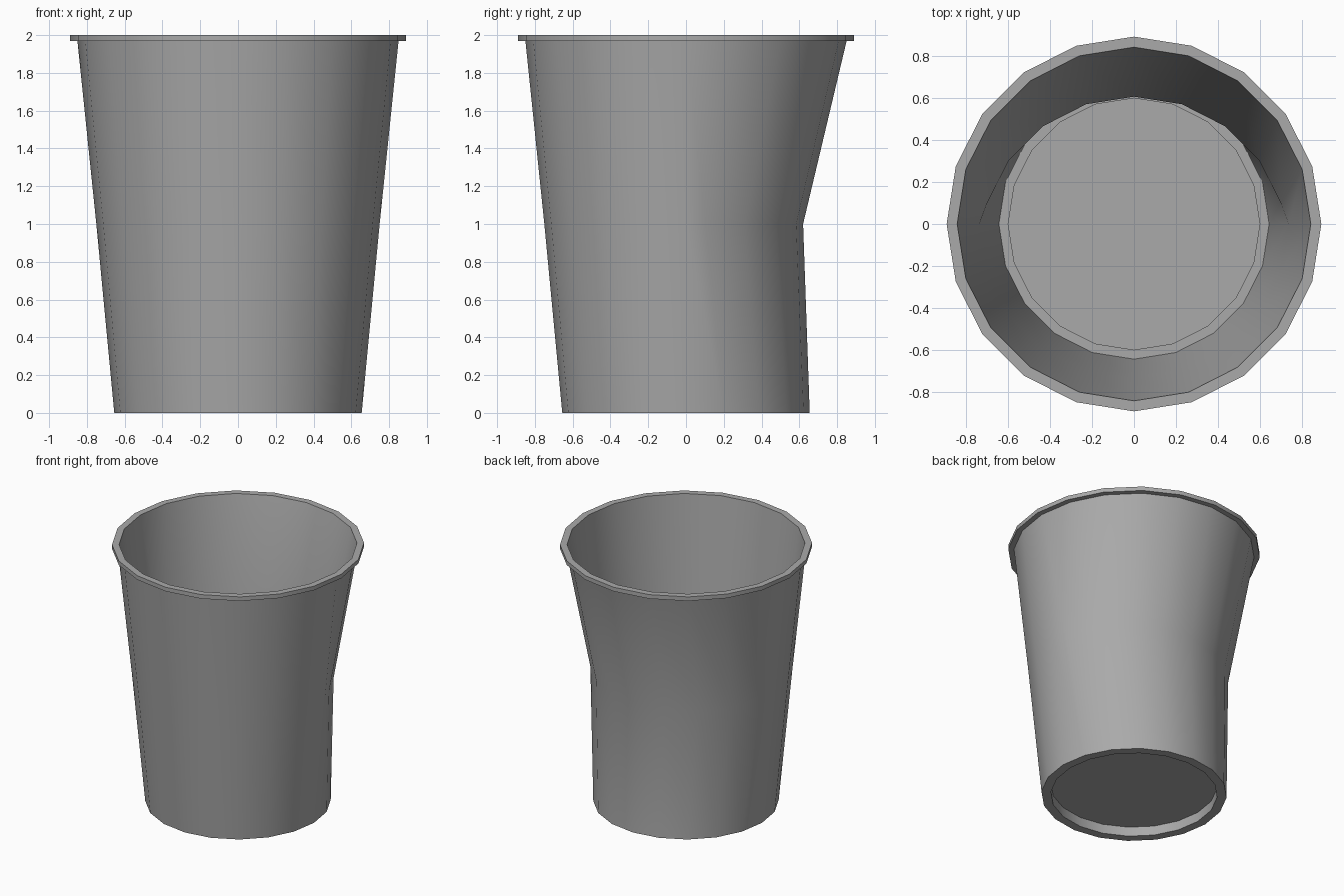
import bpy
import bmesh
import math

cube = bpy.data.objects.get("Cube")
if cube:
    bpy.data.objects.remove(cube, do_unlink=True)

SIDES = 20
DENT = 0.13

# Single flat colour
grey = bpy.data.materials.new("grey plastic")
grey.use_nodes = True
colour = (0.4, 0.4, 0.4, 1)
grey.diffuse_color = colour
grey.node_tree.nodes["Principled BSDF"].inputs["Base Color"].default_value = colour

# Thin-walled profile (radius, height): inside floor, inner wall, rim, outer wall, recessed base
profile = [
    (0.60, 0.085), (0.60, 0.012), (0.642, 0.012),   # raised floor and gutter
    (0.735, 1.0), (0.84, 2.0),                      # inner wall
    (0.89, 2.0), (0.89, 1.968), (0.85, 1.968),      # rim lip
    (0.75, 1.0), (0.655, 0.0),                      # outer wall
    (0.588, 0.0), (0.588, 0.073),                   # foot ring and recess
]

bm = bmesh.new()
rings = []
for radius, height in profile:
    ring = []
    for i in range(SIDES):
        a = math.tau * i / SIDES
        x, y = radius * math.cos(a), radius * math.sin(a)
        # Dent: the back half of the middle ring is pushed inward
        if height == 1.0 and y > 0.15:
            y -= DENT
        ring.append(bm.verts.new((x, y, height)))
    rings.append(ring)

# Walls between neighbouring rings
for low, high in zip(rings, rings[1:]):
    for i in range(SIDES):
        j = (i + 1) % SIDES
        bm.faces.new((low[i], low[j], high[j], high[i]))

# Inside floor and underside discs
bm.faces.new(rings[0])
bm.faces.new(rings[-1])
bmesh.ops.recalc_face_normals(bm, faces=bm.faces)

mesh = bpy.data.meshes.new("dented_cup")
bm.to_mesh(mesh)
bm.free()
mesh.materials.append(grey)

cup = bpy.data.objects.new("dented_cup", mesh)
bpy.context.collection.objects.link(cup)
for obj in bpy.context.selected_objects:
    obj.select_set(False)
cup.select_set(True)
bpy.context.view_layer.objects.active = cup
bpy.ops.object.shade_smooth_by_angle(angle=math.radians(30))
